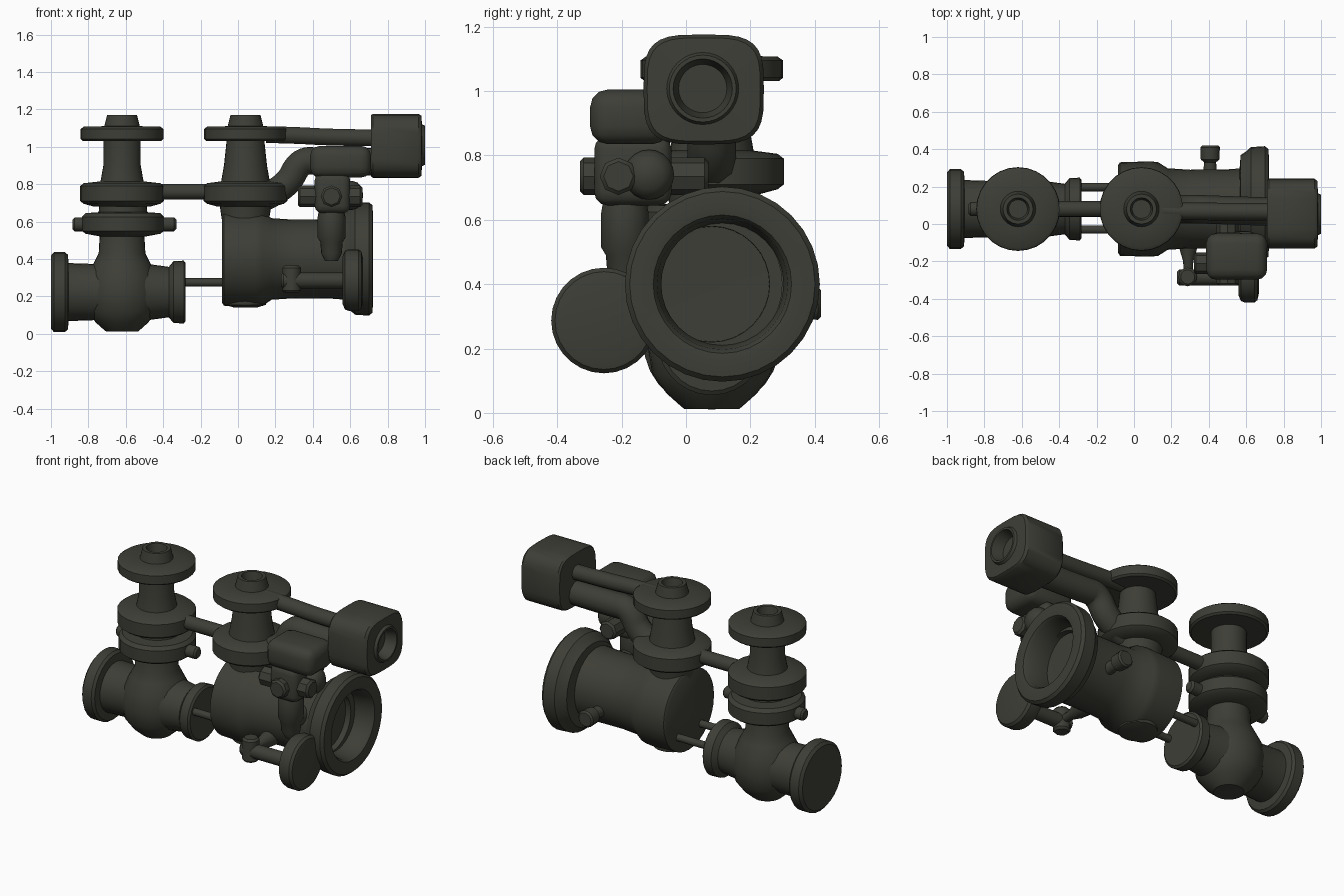
import bpy, bmesh
from math import sin, cos, pi, copysign
from mathutils import Vector

if "Cube" in bpy.data.objects:
    bpy.data.objects.remove(bpy.data.objects["Cube"])

metal = bpy.data.materials.new("dark olive iron")
metal.use_nodes = True
color = (0.048, 0.048, 0.038, 1)
metal.diffuse_color = color
metal.node_tree.nodes["Principled BSDF"].inputs["Base Color"].default_value = color


def finish(obj, angle=0.65):
    """Material and smooth shading with sharp edges."""
    obj.data.materials.append(metal)
    bpy.ops.object.select_all(action="DESELECT")
    obj.select_set(True)
    bpy.context.view_layer.objects.active = obj
    bpy.ops.object.shade_smooth_by_angle(angle=angle)
    return obj


def add_mesh(name, bm):
    bmesh.ops.recalc_face_normals(bm, faces=bm.faces)
    mesh = bpy.data.meshes.new(name)
    bm.to_mesh(mesh)
    bm.free()
    obj = bpy.data.objects.new(name, mesh)
    bpy.context.collection.objects.link(obj)
    return obj


def loft(name, rings):
    """Skin a list of equal rings and cap both ends."""
    bm = bmesh.new()
    loops = [[bm.verts.new(p) for p in ring] for ring in rings]
    n = len(loops[0])
    for a, b in zip(loops, loops[1:]):
        for i in range(n):
            j = (i + 1) % n
            bm.faces.new((a[i], a[j], b[j], b[i]))
    bm.faces.new(loops[0])
    bm.faces.new(loops[-1])
    return finish(add_mesh(name, bm))


def lathe(name, axis, center, profile, sides=28):
    """Turn (position, radius) pairs about an axis through center (the two other coordinates)."""
    def point(t, r, a):
        u, v = center[0] + r * cos(a), center[1] + r * sin(a)
        return {"x": (t, u, v), "y": (u, t, v), "z": (u, v, t)}[axis]
    return loft(name, [[point(t, r, 2 * pi * i / sides) for i in range(sides)] for t, r in profile])


def rod(name, axis, center, start, end, radius, sides=16):
    b = min(0.012, radius * 0.3)
    return lathe(name, axis, center, [(start, radius - b), (start + b, radius),
                                      (end - b, radius), (end, radius - b)], sides)


def pipe(name, points, radius):
    """Round pipe along a smooth path."""
    curve = bpy.data.curves.new(name, "CURVE")
    curve.dimensions = "3D"
    curve.bevel_depth = radius
    curve.bevel_resolution = 3
    curve.use_fill_caps = True
    spline = curve.splines.new("NURBS")
    spline.points.add(len(points) - 1)
    for p, co in zip(spline.points, points):
        p.co = (*co, 1)
    spline.use_endpoint_u = True
    spline.order_u = 3
    obj = bpy.data.objects.new(name, curve)
    bpy.context.collection.objects.link(obj)
    bpy.ops.object.select_all(action="DESELECT")
    obj.select_set(True)
    bpy.context.view_layer.objects.active = obj
    bpy.ops.object.convert(target="MESH")
    return finish(bpy.context.object)


def rounded_box(name, low, high, bevel):
    low, high = Vector(low), Vector(high)
    bm = bmesh.new()
    bmesh.ops.create_cube(bm, size=1)
    for v in bm.verts:
        v.co = (low + high) / 2 + v.co * (high - low)
    bmesh.ops.bevel(bm, geom=bm.edges[:], offset=bevel, segments=3, profile=0.5, affect="EDGES")
    return finish(add_mesh(name, bm), 0.9)


MID = 0.08          # shared centre line in y
LEFT, RIGHT = -0.62, 0.04   # stem positions in x

# Small valve: horizontal pipe, bulb with bottom plug
lathe("small_valve_pipe", "x", (MID, 0.223),
      [(-1, 0.195), (-0.985, 0.213), (-0.925, 0.213), (-0.91, 0.2), (-0.905, 0.155),
       (-0.76, 0.15), (-0.7, 0.165), (-0.54, 0.165), (-0.48, 0.15), (-0.37, 0.135),
       (-0.345, 0.165), (-0.29, 0.168), (-0.28, 0.155)])
lathe("small_valve_bulb", "z", (LEFT, MID),
      [(0.012, 0.085), (0.02, 0.095), (0.06, 0.14), (0.12, 0.185), (0.22, 0.2), (0.31, 0.185),
       (0.38, 0.15), (0.43, 0.125), (0.55, 0.118)])
lathe("small_valve_clamp_disc", "z", (LEFT + 0.005, MID),
      [(0.52, 0.12), (0.535, 0.2), (0.55, 0.22), (0.625, 0.22), (0.645, 0.2), (0.65, 0.13), (0.72, 0.125)])
for side, x in (("right", -0.885), ("left", -0.42)):
    rod(side + "_clamp_bolt", "x", (MID, 0.585), x, x + 0.09, 0.037)

# Stem collars, top discs and hollow caps, shared by both valves
for label, x, neck in (("small", LEFT, 0.105), ("large", RIGHT, 0.12)):
    lathe(label + "_valve_collar", "z", (x, MID),
          [(0.68, 0.15), (0.695, 0.205), (0.71, 0.224), (0.79, 0.224), (0.805, 0.205),
           (0.815, neck + 0.01), (0.9, neck - 0.005), (1.04, 0.1)])
    lathe(label + "_valve_top_disc", "z", (x, MID),
          [(1.03, 0.1), (1.032, 0.21), (1.042, 0.222), (1.095, 0.222), (1.107, 0.205), (1.11, 0.095),
           (1.15, 0.085), (1.17, 0.08), (1.17, 0.06), (1.12, 0.05)])

# Links between the valves
rod("collar_link", "x", (MID, 0.76), -0.45, -0.1, 0.042)
for side, y in (("back", 0.197), ("front", -0.03)):
    rod(side + "_tie_rod", "x", (y, 0.275), -0.33, -0.05, 0.022)

# Large valve: drum, bored outlet pipe and flange
lathe("large_valve_body", "x", (MID, 0.4),
      [(-0.085, 0.235), (-0.075, 0.25), (0.09, 0.255), (0.13, 0.25), (0.18, 0.218), (0.3, 0.21),
       (0.5, 0.212), (0.6, 0.22), (0.6, 0.18), (0.42, 0.175), (0.4, 0.15)], 32)
lathe("large_valve_bonnet", "z", (RIGHT, MID),
      [(0.14, 0.06), (0.155, 0.11), (0.25, 0.123), (0.6, 0.125), (0.7, 0.14)])
lathe("outlet_flange", "x", (0.113, 0.4),
      [(0.565, 0.19), (0.57, 0.255), (0.6, 0.275), (0.625, 0.298), (0.7, 0.303), (0.718, 0.288),
       (0.722, 0.24), (0.718, 0.215), (0.7, 0.203), (0.6, 0.19), (0.565, 0.19)], 32)
lathe("back_knob", "y", (0.407, 0.34),
      [(0.24, 0.04), (0.33, 0.032), (0.345, 0.05), (0.41, 0.052), (0.42, 0.042)], 14)

# Upper arms reaching the head
pipe("upper_arm", [(0.15, 0.07, 1.065), (0.3, 0.068, 1.062), (0.5, 0.066, 1.05), (0.75, 0.065, 1.047)], 0.047)
pipe("lower_arm", [(0.12, 0.08, 0.72), (0.26, 0.08, 0.78), (0.33, 0.08, 0.93),
                   (0.45, 0.075, 0.92), (0.75, 0.065, 0.92)], 0.076)


# Head block with a recessed round socket
def outline(x, scale):
    pts = []
    for i in range(32):
        a = 2 * pi * i / 32
        c, s = [copysign(abs(f) ** 0.55, f) for f in (cos(a), sin(a))]
        pts.append((x, 0.055 + 0.187 * scale * c, 1.005 + 0.171 * scale * s))
    return pts


def circle(x, r):
    return [(x, 0.052 + r * cos(2 * pi * i / 32), 1.008 + r * sin(2 * pi * i / 32)) for i in range(32)]


loft("head_block", [outline(0.712, 0.96), outline(0.722, 1), outline(0.965, 1), outline(0.98, 0.94),
                    circle(0.984, 0.112), circle(1, 0.104), circle(1, 0.092), circle(0.93, 0.075)])

# Front actuator: housing, cross fittings and stem
rounded_box("actuator_housing", (0.385, -0.298, 0.835), (0.712, -0.05, 1.005), 0.055)
rounded_box("actuator_block", (0.41, -0.285, 0.645), (0.6, -0.045, 0.86), 0.04)
rod("actuator_cross_fitting", "x", (-0.21, 0.735), 0.32, 0.665, 0.058, 8)
rod("actuator_side_fitting", "y", (0.5, 0.735), -0.33, 0.07, 0.058, 8)
lathe("actuator_round_end", "x", (-0.115, 0.74),
      [(0.5, 0.078), (0.61, 0.078), (0.64, 0.068), (0.66, 0.045), (0.668, 0.01)], 20)
lathe("actuator_stem", "z", (0.5, -0.19),
      [(0.39, 0.035), (0.43, 0.055), (0.49, 0.06), (0.515, 0.075), (0.62, 0.075), (0.66, 0.068)], 18)
rod("actuator_stem_elbow", "y", (0.5, 0.49), -0.2, 0, 0.055)

# Handwheel on a side spindle
lathe("handwheel", "x", (-0.255, 0.287),
      [(0.56, 0.13), (0.572, 0.157), (0.59, 0.164), (0.645, 0.164), (0.66, 0.152), (0.667, 0.12)])
rod("handwheel_spindle", "x", (-0.285, 0.285), 0.23, 0.6, 0.043)
rod("spindle_nut", "z", (0.287, -0.283), 0.22, 0.365, 0.05, 12)
lathe("spindle_mount", "y", (0.29, 0.29), [(-0.29, 0.025), (-0.2, 0.027), (-0.14, 0.045), (0, 0.06)], 14)
